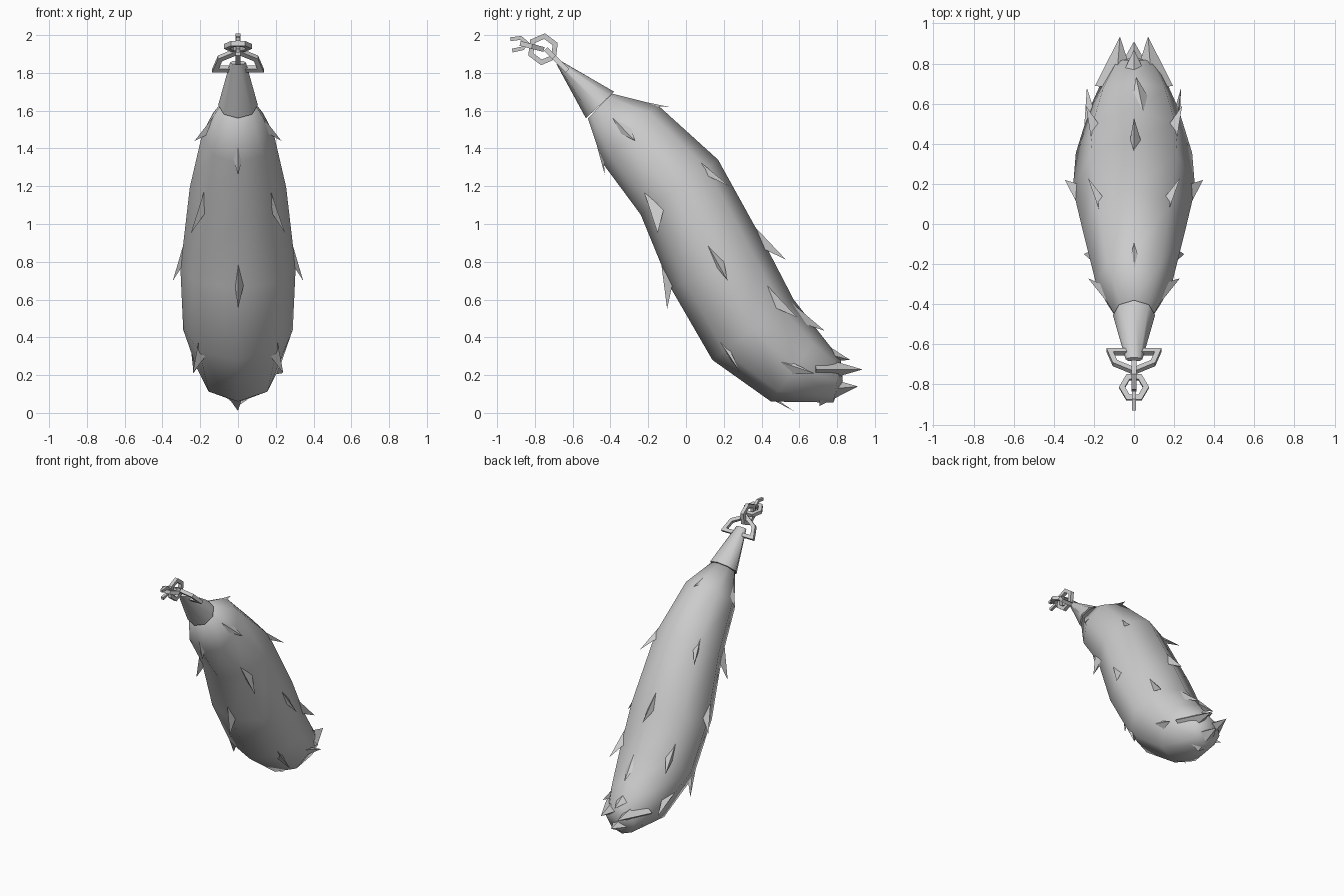
import bpy, bmesh, math
from mathutils import Vector
from mathutils.bvhtree import BVHTree

cube = bpy.data.objects.get("Cube")
if cube:
    bpy.data.objects.remove(cube)


def material(name, rgb):
    m = bpy.data.materials.new(name)
    m.use_nodes = True
    m.diffuse_color = (*rgb, 1)
    m.node_tree.nodes["Principled BSDF"].inputs["Base Color"].default_value = (*rgb, 1)
    return m


grey = material("light grey", (0.6, 0.6, 0.6))


def finish(bm, name, smooth_angle=None):
    bmesh.ops.recalc_face_normals(bm, faces=bm.faces)
    mesh = bpy.data.meshes.new(name)
    bm.to_mesh(mesh)
    bm.free()
    mesh.materials.append(grey)
    ob = bpy.data.objects.new(name, mesh)
    bpy.context.collection.objects.link(ob)
    if smooth_angle:
        bpy.ops.object.select_all(action='DESELECT')
        ob.select_set(True)
        bpy.context.view_layer.objects.active = ob
        bpy.ops.object.shade_smooth_by_angle(angle=math.radians(smooth_angle))
    return ob


def loft(sections, end=None, sides=8):
    """Rings given as back point (y, z), front point (y, z), half width."""
    bm = bmesh.new()
    rings = []
    for by, bz, fy, fz, w in sections:
        mid = Vector((0, (by + fy) / 2, (bz + fz) / 2))
        up = Vector((0, (by - fy) / 2, (bz - fz) / 2))
        rings.append([bm.verts.new(mid + up * math.cos(a) + Vector((w * math.sin(a), 0, 0)))
                      for a in (math.tau * i / sides for i in range(sides))])
    for r, s in zip(rings, rings[1:]):
        for i in range(sides):
            j = (i + 1) % sides
            bm.faces.new((r[i], r[j], s[j], s[i]))
    bm.faces.new(rings[0])
    if end:
        tip = bm.verts.new(end)
        for i in range(sides):
            bm.faces.new((rings[-1][i], rings[-1][(i + 1) % sides], tip))
    else:
        bm.faces.new(rings[-1])
    return bm


# Furry tail body
body = [(-.39, 1.69, -.52, 1.56, .095),
        (-.15, 1.63, -.44, 1.32, .19),
        (.17, 1.34, -.24, 1.05, .255),
        (.43, .87, -.08, .66, .305),
        (.57, .60, .14, .28, .29),
        (.71, .42, .45, .06, .22),
        (.82, .28, .78, .055, .12)]
bm = loft(body, end=(0, .83, .17))
bmesh.ops.recalc_face_normals(bm, faces=bm.faces)
surface = BVHTree.FromBMesh(bm)
finish(bm, "tail_body", 80)

# Centre line, used to point the fur tufts down the tail
line = [Vector((0, (a + c) / 2, (b + d) / 2)) for a, b, c, d, w in body]


def flow(p):
    k = min(range(len(line) - 1), key=lambda i: ((line[i] + line[i + 1]) / 2 - p).length)
    return (line[k + 1] - line[k]).normalized()


def snap(p, inset=.004):
    hit, normal, _, _ = surface.find_nearest(p)
    return hit - normal * inset


# Fur tufts: a pointed flap whose root lies on the body
def tuft(bm, tip, length=.11, width=.06):
    tip = Vector(tip)
    hit, normal, _, _ = surface.find_nearest(tip)
    t = flow(tip)
    t = (t - normal * t.dot(normal)).normalized()
    side = normal.cross(t)
    lift = tip - hit
    if lift.dot(normal) < .025:
        tip = hit + normal * .03
    root = snap(tip - t * length * 2.2)
    left, right = (snap(tip - t * length + side * s * width) for s in (-1, 1))
    r, a, b, p = (bm.verts.new(v) for v in (root, left, right, tip))
    for f in ((r, a, p), (r, p, b), (a, b, p), (r, b, a)):
        bm.faces.new(f)


bm = bmesh.new()
centre_tips = [(-.09, 1.62), (.53, .81), (.73, .43),
               (-.43, 1.26), (-.10, .55), (.57, .01)]
for y, z in centre_tips:
    tuft(bm, (0, y, z))
side_tips = [(.23, -.27, 1.44), (.23, .23, 1.20), (.345, .22, .70), (.25, -.15, .95),
             (.24, .59, .505), (.235, .68, .21), (.24, .29, .21)]
for x, y, z in side_tips:
    for s in (-1, 1):
        tuft(bm, (s * x, y, z))
finish(bm, "fur_tufts", 50)


# Larger tufts at the end of the tail, as spikes rooted inside the body
def spike(bm, tip, root, half):
    tip, root = Vector(tip), Vector(root)
    d = (tip - root).normalized()
    side = d.cross(Vector((0, 0, 1))).normalized()
    up = side.cross(d)
    base = [bm.verts.new(root + v) for v in (side * half, up * half * .7, -side * half, -up * half * .7)]
    p = bm.verts.new(tip)
    bm.faces.new(base)
    for i in range(4):
        bm.faces.new((base[i], base[(i + 1) % 4], p))


bm = bmesh.new()
for s in (-1, 1):
    spike(bm, (s * .07, .935, .23), (s * .09, .68, .23), .105)
spike(bm, (0, .91, .14), (0, .70, .12), .12)
spike(bm, (0, .87, .28), (0, .68, .33), .09)
finish(bm, "end_tufts", 50)

# Tapered cap at the top of the tail
finish(loft([(-.38, 1.70, -.53, 1.56, .105),
             (-.665, 1.865, -.685, 1.845, .042)]), "tail_cap", 60)


# Chain: square bars swept round flat outlines
def link(name, points, normal, closed=True, r=.013):
    bm = bmesh.new()
    n = len(points)
    normal = Vector(normal).normalized()
    rings = []
    for i, p in enumerate(points):
        before = points[i - 1] if closed or i else p
        after = points[(i + 1) % n] if closed or i < n - 1 else p
        d1, d2 = (p - before).normalized(), (after - p).normalized()
        out = normal.cross((d1 + d2).normalized())
        if d1.length and d2.length:
            out /= max(.5, math.sqrt((1 + d1.dot(d2)) / 2))
        rings.append([bm.verts.new(p + out * r * a + normal * r * b)
                      for a, b in ((1, 1), (1, -1), (-1, -1), (-1, 1))])
    for k in range(n if closed else n - 1):
        q, s = rings[k], rings[(k + 1) % n]
        for i in range(4):
            j = (i + 1) % 4
            bm.faces.new((q[i], q[j], s[j], s[i]))
    if not closed:
        bm.faces.new(rings[0])
        bm.faces.new(rings[-1])
    finish(bm, name)


X = Vector((1, 0, 0))


def hexagon(centre, u, v, ru, rv):
    return [Vector(centre) + u * ru * math.cos(a) + v * rv * math.sin(a)
            for a in (math.tau * i / 6 for i in range(6))]


slope = Vector((0, -1, 1)).normalized()
start = Vector((0, -.637, 1.82))
shackle = [start + X * x + slope * u for x, u in
           ((-.12, 0), (.12, 0), (.095, .08), (0, .135), (-.095, .08))]
link("chain_shackle", shackle, X.cross(slope))

u = Vector((0, -.8, .6))
link("chain_link_upright", hexagon((0, -.757, 1.925), u, X.cross(u), .07, .07), X)

u = Vector((0, -.97, .25)).normalized()
link("chain_link_flat", hexagon((0, -.815, 1.94), X, u, .06, .06), X.cross(u))

hook = [Vector((0, y, z)) for y, z in
        ((-.93, 1.978), (-.875, 1.985), (-.845, 1.96), (-.865, 1.93), (-.92, 1.918))]
link("broken_chain_link", hook, X, closed=False, r=.01)
